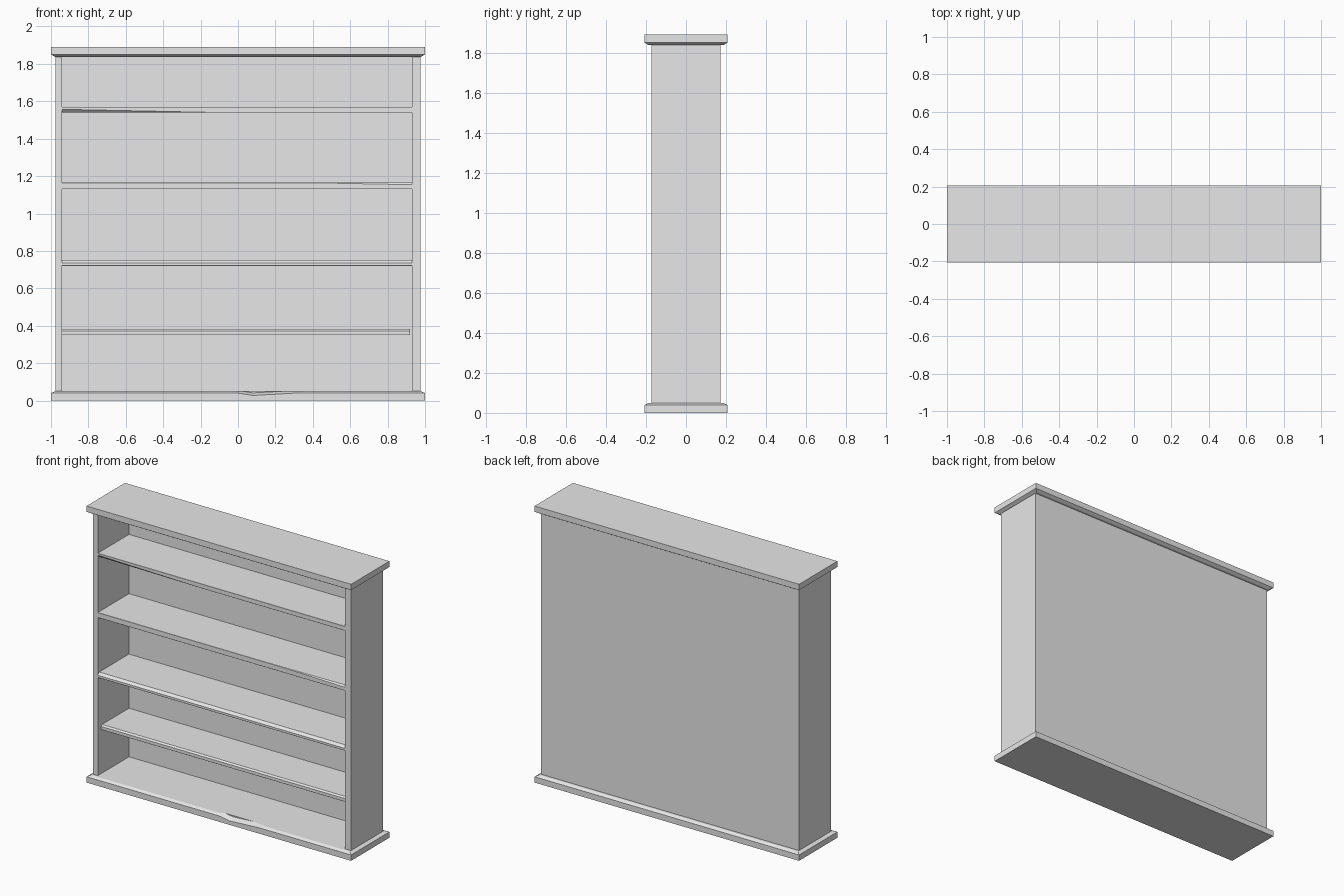
import bpy, bmesh

cube = bpy.data.objects.get("Cube")
if cube:
    bpy.data.objects.remove(cube, do_unlink=True)

GREY = (0.8, 0.8, 0.8, 1)
paint = bpy.data.materials.new("pale_grey")
paint.use_nodes = True
paint.diffuse_color = GREY
paint.node_tree.nodes["Principled BSDF"].inputs["Base Color"].default_value = GREY


def loft(name, rings):
    """Join matching rings of points into a closed, flat-shaded solid."""
    bm = bmesh.new()
    loops = [[bm.verts.new(p) for p in ring] for ring in rings]
    for a, b in zip(loops, loops[1:]):
        for i in range(len(a)):
            j = (i + 1) % len(a)
            bm.faces.new((a[i], a[j], b[j], b[i]))
    bm.faces.new(loops[0])
    bm.faces.new(loops[-1])
    bmesh.ops.remove_doubles(bm, verts=bm.verts, dist=0.0001)
    bmesh.ops.recalc_face_normals(bm, faces=bm.faces)
    mesh = bpy.data.meshes.new(name)
    bm.to_mesh(mesh)
    bm.free()
    mesh.materials.append(paint)
    obj = bpy.data.objects.new(name, mesh)
    bpy.context.collection.objects.link(obj)
    return obj


def rect(x, y, z):
    return [(-x, -y, z), (x, -y, z), (x, y, z), (-x, y, z)]


def box(name, x0, x1, y0, y1, z0, z1):
    return loft(name, [[(x, y0, z0), (x, y1, z0), (x, y1, z1), (x, y0, z1)]
                       for x in (x0, x1)])


def shelf(name, x0, x1, front, z0, z1, wear):
    """Board whose front edge is worn; wear = (x, top cut, bottom cut)."""
    rings = []
    for x, top, low in wear:
        rings.append([(x, BACK, z0), (x, BACK, z1),
                      (x, front + top, z1), (x, front, z1 - top),
                      (x, front, z0 + low), (x, front + low, z0)])
    return loft(name, rings)


L, R = -0.94, 0.93       # inner faces of the side panels
FRONT, BACK = -0.172, 0.165
SLIGHT = 0.001

# Plinth and top board, chamfered towards the carcass
base = loft("base_board", [rect(1, 0.207, 0), rect(1, 0.207, 0.04),
                           rect(0.978, 0.187, 0.05)])
loft("top_board", [rect(0.978, 0.187, 1.838), rect(1, 0.207, 1.85),
                   rect(1, 0.207, 1.89)])

# Chip in the front edge of the plinth
chip = loft("chip_cutter", [[(x, -0.25, z), (x, -0.25, 0.1), (x, -0.17, 0.1),
                             (x, -0.17, z + 0.03)]
                            for x, z in ((-0.05, 0.032), (0.08, 0.011), (0.45, 0.032))])
chip.hide_render = True
chip.hide_viewport = True
cut = base.modifiers.new("chip", 'BOOLEAN')
cut.operation = 'DIFFERENCE'
cut.solver = 'EXACT'
cut.object = chip

# Carcass
box("left_side", R, 0.975, FRONT, 0.172, 0.045, 1.845)
box("right_side", -0.975, L, FRONT, 0.172, 0.045, 1.845)
box("back_panel", L, R, BACK, 0.172, 0.045, 1.845)

# Shelves with worn front edges
shelf("top_shelf", L, R, FRONT, 1.54, 1.57,
      [(L, SLIGHT, 0.017), (-0.15, SLIGHT, SLIGHT), (R, SLIGHT, SLIGHT)])
shelf("upper_shelf", L, R, FRONT, 1.13, 1.165,
      [(L, SLIGHT, SLIGHT), (0.42, SLIGHT, SLIGHT), (R, 0.011, SLIGHT)])
shelf("middle_shelf", L, R, FRONT, 0.72, 0.752,
      [(L, 0.016, SLIGHT), (R, 0.016, SLIGHT)])
shelf("lower_shelf", L, R, -0.135, 0.35, 0.382,
      [(L, 0.01, SLIGHT), (0.92, 0.01, SLIGHT)])
